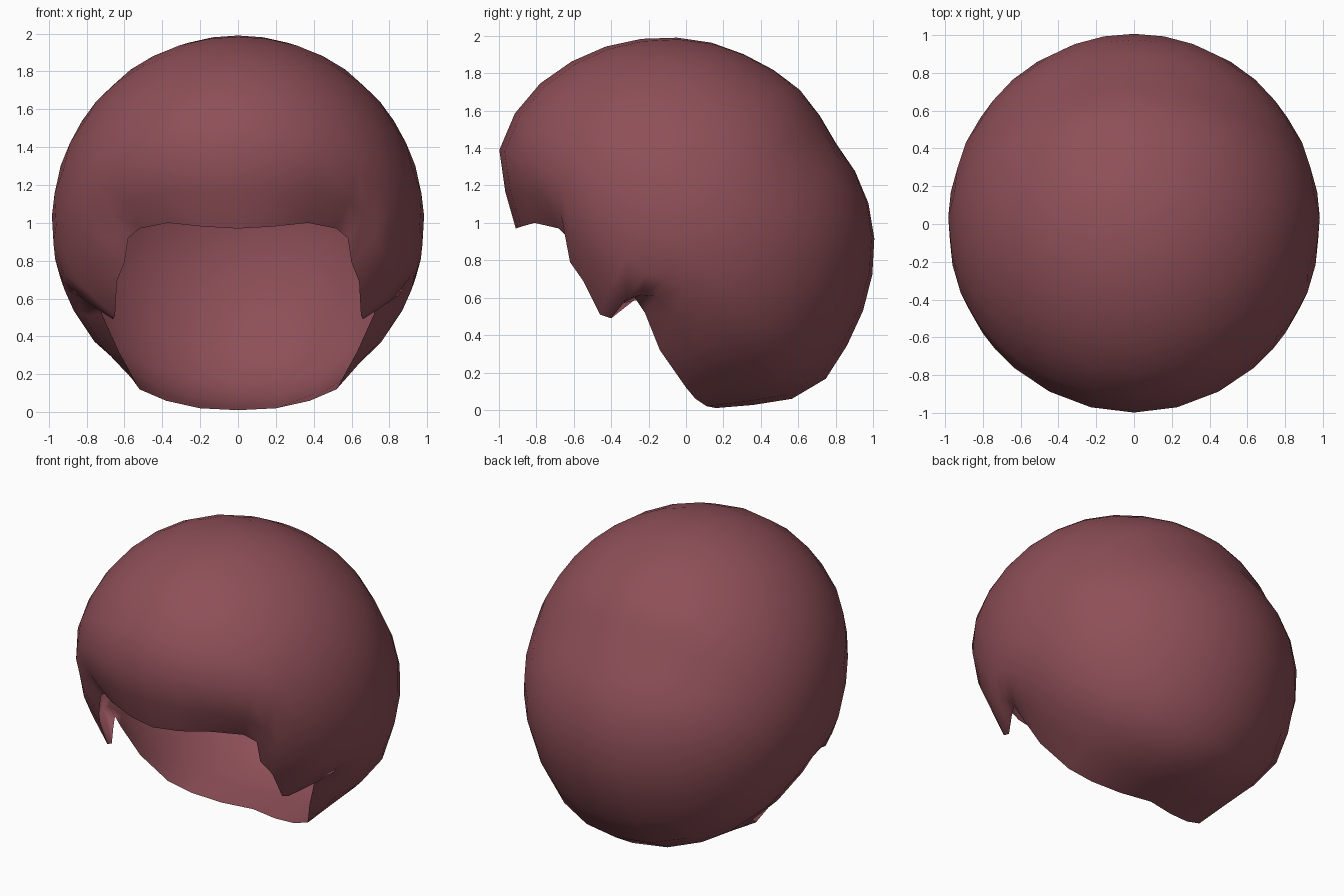
import bpy, bmesh, math
from mathutils import Vector

cube = bpy.data.objects.get("Cube")
if cube:
    bpy.data.objects.remove(cube)

CENTRE = Vector((0, 0, 1))
CROWN = Vector((0, 0.65, 0.76)).normalized()
FORWARD = Vector((0, -0.76, 0.65)).normalized()
SIDE = Vector((1, 0, 0))
HALF_WIDTH = 0.985
OPENING = math.radians(130)
RINGS = 12

# Side outline of the hair, as (y, z) around the centre
OUTLINE = [(1, 0), (.95, .18), (.78, .45), (.61, .71), (.37, .87), (.15, .96),
           (-.15, .99), (-.37, .96), (-.58, .88), (-.84, .69), (-1, .42),
           (-1, .22), (-.99, 0), (-.7, -.7), (-.2, -.97), (.17, -.99),
           (.44, -.98), (.71, -.88), (.84, -.69), (.95, -.46), (1, -.25)]

# Left half of the hairline: fringe, sideburn, notch, nape
HAIRLINE = [(0, -.91, .97), (.18, -.88, .98), (.37, -.81, 1), (.52, -.68, .97),
            (.58, -.63, .92), (.6, -.62, .79), (.64, -.55, .69), (.65, -.46, .51),
            (.66, -.4, .49), (.69, -.34, .57), (.72, -.28, .61), (.72, -.22, .52),
            (.63, -.14, .32), (.52, 0, .12), (.38, .05, .06), (.2, .11, .02),
            (0, .16, .01)]

polar = sorted((math.atan2(z, y), math.hypot(y, z)) for y, z in OUTLINE)
polar = ([(polar[-1][0] - math.tau, polar[-1][1])] + polar
         + [(polar[0][0] + math.tau, polar[0][1])])


def outline_radius(angle):
    for (a, ra), (b, rb) in zip(polar, polar[1:]):
        if a <= angle <= b:
            return ra + (rb - ra) * (angle - a) / (b - a)
    return 1.0


def shell_radius(d):
    r = outline_radius(math.atan2(d.z, d.y))
    return 1 / math.sqrt((d.x / HALF_WIDTH) ** 2 + (1 - d.x ** 2) / r ** 2)


def ease(t, start):
    return max(0, (t - start) / (1 - start)) ** 2


# Evenly fanned columns run from the crown and bend to the hairline at the end
rim = [Vector(p) for p in HAIRLINE]
rim += [Vector((-p.x, p.y, p.z)) for p in reversed(rim[1:-1])]
bm = bmesh.new()
top = bm.verts.new(CENTRE + CROWN * shell_radius(CROWN))
columns = []
for k, point in enumerate(rim):
    end = point - CENTRE
    azimuth = math.tau * k / len(rim)
    outward = FORWARD * math.cos(azimuth) + SIDE * math.sin(azimuth)
    guide = CROWN * math.cos(OPENING) + outward * math.sin(OPENING)
    column = []
    for i in range(1, RINGS + 1):
        t = i / RINGS
        aim = guide.lerp(end.normalized(), ease(t, .5)).normalized()
        d = CROWN.slerp(aim, t)
        tuck = ease(t, .8)
        r = shell_radius(d) * (1 - tuck) + end.length * tuck
        column.append(bm.verts.new(CENTRE + d * r))
    columns.append(column)
for a, b in zip(columns, columns[1:] + columns[:1]):
    bm.faces.new((top, a[0], b[0]))
    for i in range(RINGS - 1):
        bm.faces.new((a[i], a[i + 1], b[i + 1], b[i]))

# Make the sheet face outward
bm.normal_update()
if sum(f.normal.dot(f.calc_center_median() - CENTRE) for f in bm.faces) < 0:
    bmesh.ops.reverse_faces(bm, faces=bm.faces[:])
for f in bm.faces:
    f.smooth = True
mesh = bpy.data.meshes.new("hair_cap")
bm.to_mesh(mesh)
bm.free()
hair = bpy.data.objects.new("hair_cap", mesh)
bpy.context.collection.objects.link(hair)

# Colour
color = (0.27, 0.078, 0.096, 1)
mat = bpy.data.materials.new("dusty_red_hair")
mat.use_nodes = True
mat.diffuse_color = color
bsdf = next(n for n in mat.node_tree.nodes if n.type == "BSDF_PRINCIPLED")
bsdf.inputs["Base Color"].default_value = color
mesh.materials.append(mat)
